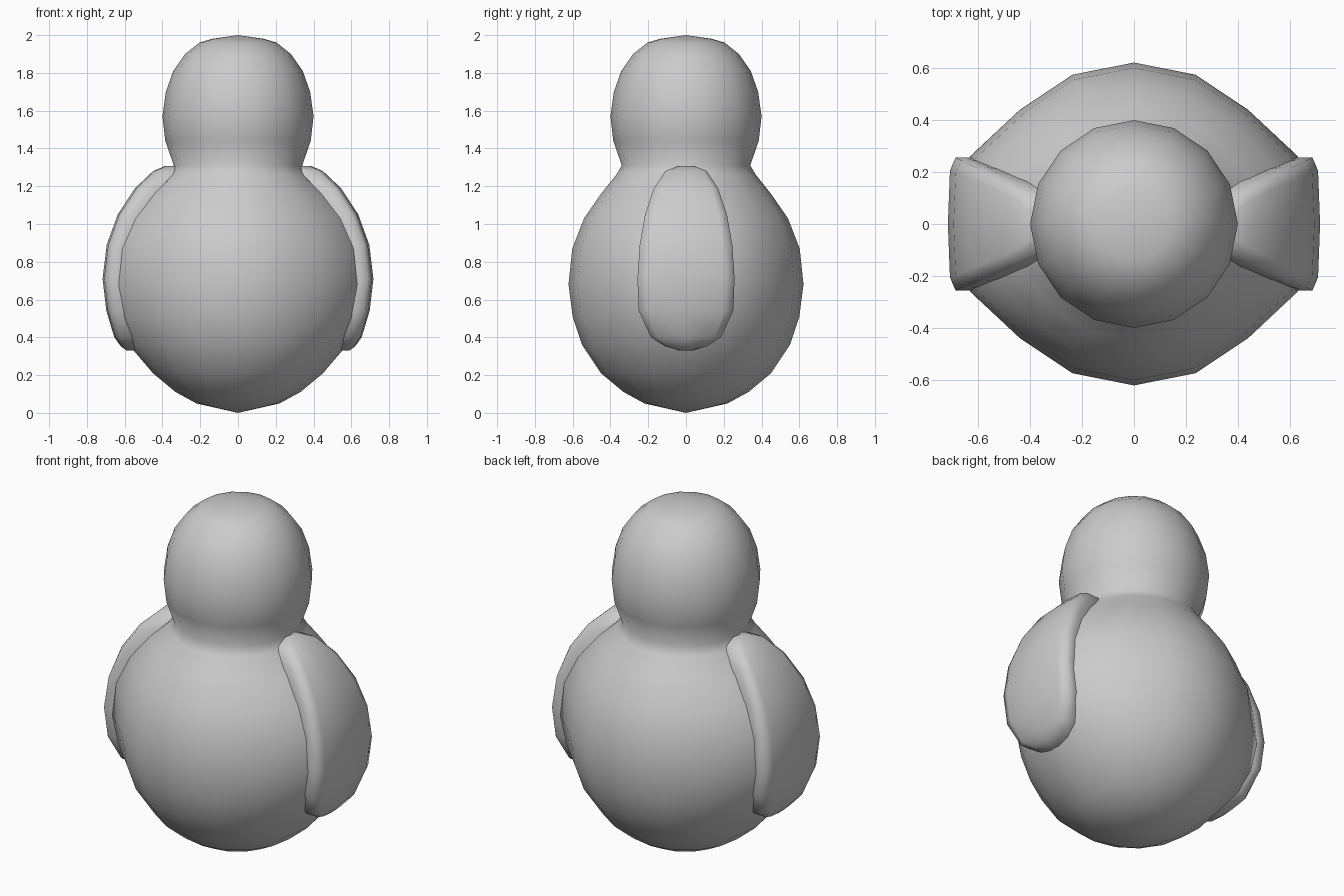
import bpy, bmesh, math

if "Cube" in bpy.data.objects:
    bpy.data.objects.remove(bpy.data.objects["Cube"])


def finish(name, bm):
    bmesh.ops.recalc_face_normals(bm, faces=bm.faces)
    mesh = bpy.data.meshes.new(name)
    bm.to_mesh(mesh)
    bm.free()
    for p in mesh.polygons:
        p.use_smooth = True
    obj = bpy.data.objects.new(name, mesh)
    bpy.context.collection.objects.link(obj)
    return obj


def bridge(bm, a, b, closed):
    n = len(a)
    for i in range(n if closed else n - 1):
        j = (i + 1) % n
        bm.faces.new((a[i], a[j], b[j], b[i]))


# body and head: one 16-sided turned form, (radius, z) from bottom to top
profile = [(0.22, 0.05), (0.33, 0.11), (0.45, 0.21), (0.55, 0.36),
           (0.60, 0.51), (0.622, 0.68), (0.602, 0.87), (0.54, 1.03),
           (0.45, 1.16), (0.37, 1.26), (0.34, 1.31), (0.385, 1.44),
           (0.40, 1.57), (0.382, 1.70), (0.343, 1.81), (0.28, 1.90),
           (0.205, 1.96), (0.14, 1.98)]
SIDES = 16
bm = bmesh.new()
rings = []
for r, z in profile:
    ring = []
    for i in range(SIDES):
        a = 2 * math.pi * i / SIDES
        # sides swell outward to meet the wings
        swell = 1.0
        if abs(math.cos(a)) > 0.9 and 0.3 < z < 1.25:
            swell += 0.10 * math.sin(math.pi * (z - 0.25) / 1.05) ** 0.6
        ring.append(bm.verts.new((r * swell * math.cos(a),
                                  r * swell * math.sin(a), z)))
    if rings:
        bridge(bm, rings[-1], ring, True)
    rings.append(ring)
for ring, z in ((rings[0], 0.0), (rings[-1], 2.0)):
    tip = bm.verts.new((0, 0, z))
    for i in range(SIDES):
        bm.faces.new((ring[i], ring[(i + 1) % SIDES], tip))
finish("body_and_head", bm)

# wings: lofted rows (z, outer x, half width), rim turned into the body
rows = [(1.308, 0.385, 0.04), (1.28, 0.45, 0.11), (1.19, 0.545, 0.17),
        (1.05, 0.637, 0.217), (0.89, 0.695, 0.245), (0.71, 0.717, 0.257),
        (0.54, 0.697, 0.25), (0.40, 0.655, 0.185), (0.352, 0.62, 0.11),
        (0.33, 0.59, 0.03)]
section = [(-0.25, -0.9), (-0.075, -1), (-0.03, -1), (-0.008, -0.8), (0, 0),
           (-0.008, 0.8), (-0.03, 1), (-0.075, 1), (-0.25, 0.9)]
bm = bmesh.new()
prev = first = None
for z, x, w in rows:
    row = [bm.verts.new((x + dx, w * t, z)) for dx, t in section]
    if prev:
        bridge(bm, prev, row, True)
    first = first or row
    prev = row
bm.faces.new(first)
bm.faces.new(prev)
wings = finish("wings", bm)
mirror = wings.modifiers.new("mirror", 'MIRROR')
mirror.use_axis[0] = True
